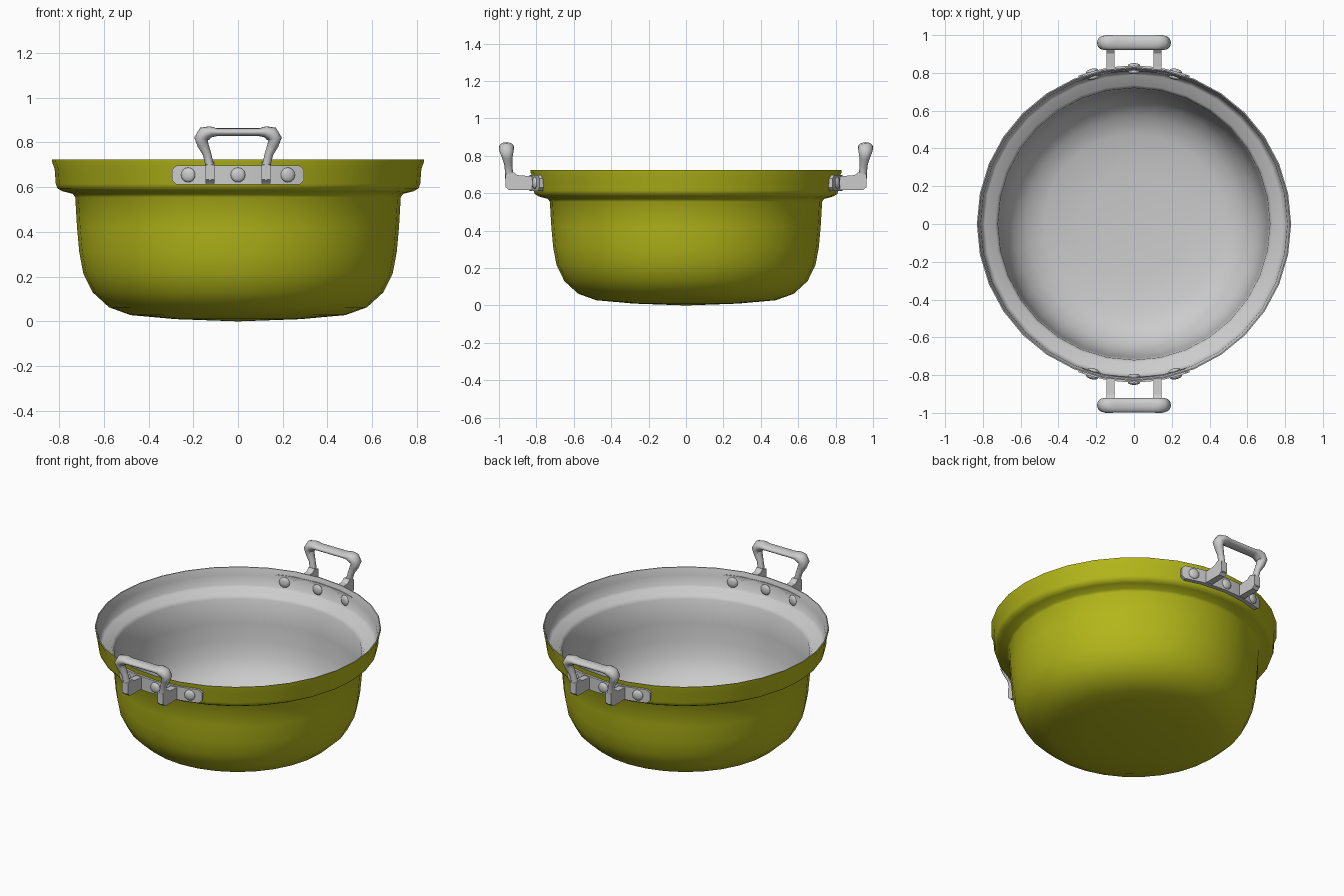
import bpy, bmesh, math
from mathutils import Matrix, Vector

if "Cube" in bpy.data.objects:
    bpy.data.objects.remove(bpy.data.objects["Cube"])

olive = bpy.data.materials.new("olive_enamel")
olive.diffuse_color = (0.45, 0.47, 0.01, 1)
olive.use_nodes = True
olive.node_tree.nodes["Principled BSDF"].inputs["Base Color"].default_value = olive.diffuse_color


def finish(name, bm, turn=0.0, mat=None, angle=40, fix_normals=True):
    bmesh.ops.remove_doubles(bm, verts=bm.verts, dist=1e-5)
    if fix_normals:
        bmesh.ops.recalc_face_normals(bm, faces=bm.faces)
    bm.transform(Matrix.Rotation(turn, 4, 'Z'))
    me = bpy.data.meshes.new(name)
    bm.to_mesh(me)
    bm.free()
    ob = bpy.data.objects.new(name, me)
    bpy.context.collection.objects.link(ob)
    if mat:
        me.materials.append(mat)
    bpy.ops.object.select_all(action='DESELECT')
    ob.select_set(True)
    bpy.context.view_layer.objects.active = ob
    bpy.ops.object.shade_smooth_by_angle(angle=math.radians(angle))
    return ob


def bridge(bm, rings, cap=True):
    """Join closed rings of points with quads."""
    vs = [[bm.verts.new(p) for p in ring] for ring in rings]
    n = len(vs[0])
    for a, b in zip(vs, vs[1:]):
        for i in range(n):
            k = (i + 1) % n
            bm.faces.new((a[i], a[k], b[k], b[i]))
    if cap:
        bm.faces.new(vs[0][::-1])
        bm.faces.new(vs[-1])


def lathe(name, profile, mat=None, sides=32):
    bm = bmesh.new()
    bridge(bm, [[(r * math.cos(2 * math.pi * i / sides), r * math.sin(2 * math.pi * i / sides), z)
                 for i in range(sides)] for r, z in profile], cap=False)
    return finish(name, bm, mat=mat, angle=50, fix_normals=False)


# Pot: coloured outside and grey inside, meeting at the rim
lathe("pot_outside", [(0, 0), (.28, .01), (.48, .028), (.577, .063), (.65, .13), (.692, .215),
                      (.71, .31), (.72, .42), (.728, .555), (.738, .57), (.785, .582), (.808, .595),
                      (.815, .615), (.82, .68), (.832, .715), (.832, .725)], olive)
lathe("pot_lining", [(.832, .725), (.826, .725), (.812, .68), (.806, .62), (.79, .606), (.735, .592),
                     (.72, .57), (.711, .42), (.7, .31), (.681, .215), (.64, .138), (.57, .074),
                     (.475, .04), (.28, .022), (0, .013)])


def plate(name, turn):
    # curved mounting strip with clipped ends
    bm = bmesh.new()
    rings = []
    for x in (-.295, -.275, -.22, -.16, -.08, 0, .08, .16, .22, .275, .295):
        a = math.asin(x / .838)
        lo, hi = (.63, .678) if abs(x) > .28 else (.612, .697)
        rings.append([(r * math.sin(a), r * math.cos(a), z)
                      for r, z in ((.811, lo), (.838, lo), (.838, hi), (.811, hi))])
    bridge(bm, rings)
    finish(name, bm, turn, angle=35)


def rivets(name, turn):
    # three domed heads outside and three inside
    bm = bmesh.new()
    for x in (-.223, 0, .223):
        for r, depth in ((.838, .014), (.806, .013)):
            m = (Matrix.Rotation(-math.asin(x / .838), 4, 'Z')
                 @ Matrix.Translation((0, r, .655))
                 @ Matrix.Diagonal((.033, depth, .033, 1))
                 @ Matrix.Rotation(math.pi / 2, 4, 'X'))
            bmesh.ops.create_uvsphere(bm, u_segments=16, v_segments=8, radius=1, matrix=m)
    finish(name, bm, turn, angle=60)


def brackets(name, turn):
    # two arms reaching out from the plate
    side = [(.82, .616), (.945, .616), (.966, .635), (.966, .70), (.925, .715), (.902, .697), (.82, .69)]
    bm = bmesh.new()
    for s in (-1, 1):
        bridge(bm, [[(s * .125 + dx, y, z) for y, z in side] for dx in (-.021, .021)])
    finish(name, bm, turn, angle=30)


def grip(name, turn, sides=16):
    # x, y, z, half width across the path, half depth in y
    half = [(.125, .945, .63, .02, .02), (.127, .945, .70, .019, .022), (.139, .95, .75, .019, .021),
            (.157, .956, .79, .025, .028), (.165, .959, .818, .031, .036), (.15, .96, .838, .034, .04),
            (.122, .96, .848, .025, .04), (.095, .96, .846, .018, .038)]
    path = half + [(-x, *rest) for x, *rest in reversed(half)]
    bm = bmesh.new()
    rings = []
    for i, (x, y, z, w, d) in enumerate(path):
        p, q = path[max(i - 1, 0)], path[min(i + 1, len(path) - 1)]
        t = Vector((q[0] - p[0], 0, q[2] - p[2])).normalized()
        across = Vector((t.z, 0, -t.x))
        rings.append([Vector((x, y, z)) + across * w * math.cos(a) + Vector((0, d * math.sin(a), 0))
                      for a in (2 * math.pi * k / sides for k in range(sides))])
    bridge(bm, rings)
    finish(name, bm, turn, angle=60)


# Matching handles on the back and front
for label, turn in (("back", 0), ("front", math.pi)):
    plate(label + "_handle_plate", turn)
    rivets(label + "_handle_rivets", turn)
    brackets(label + "_handle_brackets", turn)
    grip(label + "_handle_grip", turn)
